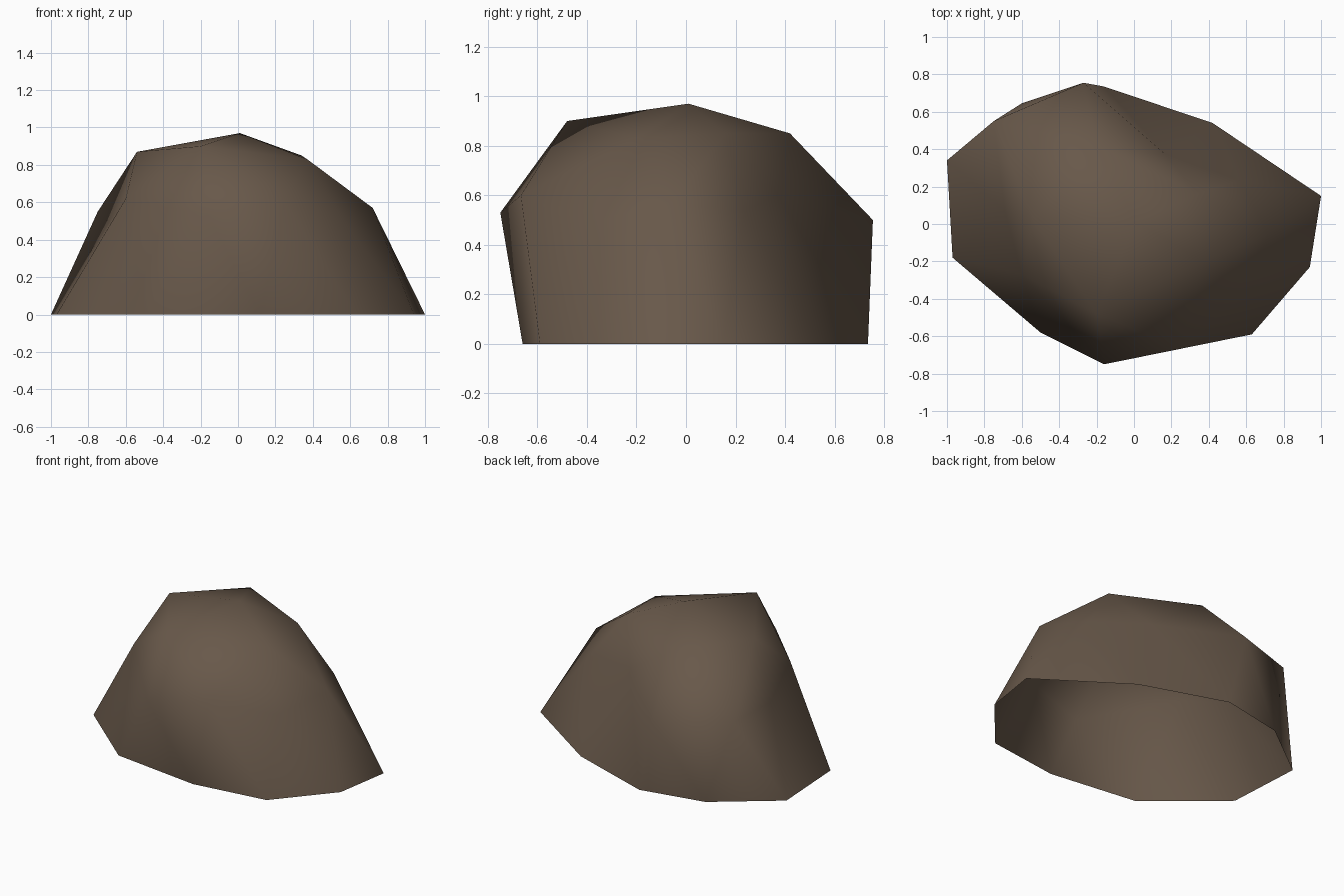
import bpy

if "Cube" in bpy.data.objects:
    bpy.data.objects.remove(bpy.data.objects["Cube"])

# Faceted boulder: upper half of a once-subdivided icosahedron, open underneath.
# Rings run anticlockwise, starting from the right-hand side.
peak = (0.01, 0.01, 0.97)
crown = [(0.34, 0.16, 0.85), (-0.20, 0.42, 0.85), (-0.54, 0.03, 0.87),
         (-0.20, -0.48, 0.90), (0.37, -0.20, 0.83)]
waist = [(0.72, -0.055, 0.57), (0.563, 0.235, 0.536), (0.17, 0.37, 0.60),
         (-0.27, 0.755, 0.50), (-0.75, 0.55, 0.55), (-0.69, 0.07, 0.49),
         (-0.60, -0.27, 0.62), (-0.16, -0.75, 0.53), (0.25, -0.667, 0.60),
         (0.57, -0.39, 0.49)]
foot = [(1.0, 0.15), (0.42, 0.54), (-0.16, 0.735), (-0.60, 0.645), (-1.0, 0.34),
        (-0.97, -0.18), (-0.50, -0.58), (0.12, -0.66), (0.63, -0.59), (0.94, -0.23)]

verts = [peak] + crown + waist + [(x, y, 0) for x, y in foot]
C, W, F = 1, 6, 16          # first index of each ring
faces = []
for k in range(5):
    c0, c1 = C + k, C + (k + 1) % 5
    before, corner, after = (W + (2 * k + j - 0) % 10 for j in range(3))
    faces += [(0, c0, c1), (c0, before, corner), (c0, corner, after), (c0, after, c1)]
for i in range(10):
    w0, w1 = W + i, W + (i + 1) % 10
    f0, f1 = F + i, F + (i + 1) % 10
    faces += [(w0, f0, w1), (w1, f0, f1)]

mesh = bpy.data.meshes.new("boulder")
mesh.from_pydata(verts, [], faces)
mesh.update()
for p in mesh.polygons:
    p.use_smooth = True

# Single brown stone colour
stone = bpy.data.materials.new("brown stone")
stone.diffuse_color = (0.138, 0.098, 0.068, 1)
stone.use_nodes = True
stone.node_tree.nodes["Principled BSDF"].inputs["Base Color"].default_value = stone.diffuse_color
mesh.materials.append(stone)

boulder = bpy.data.objects.new("boulder", mesh)
bpy.context.collection.objects.link(boulder)
